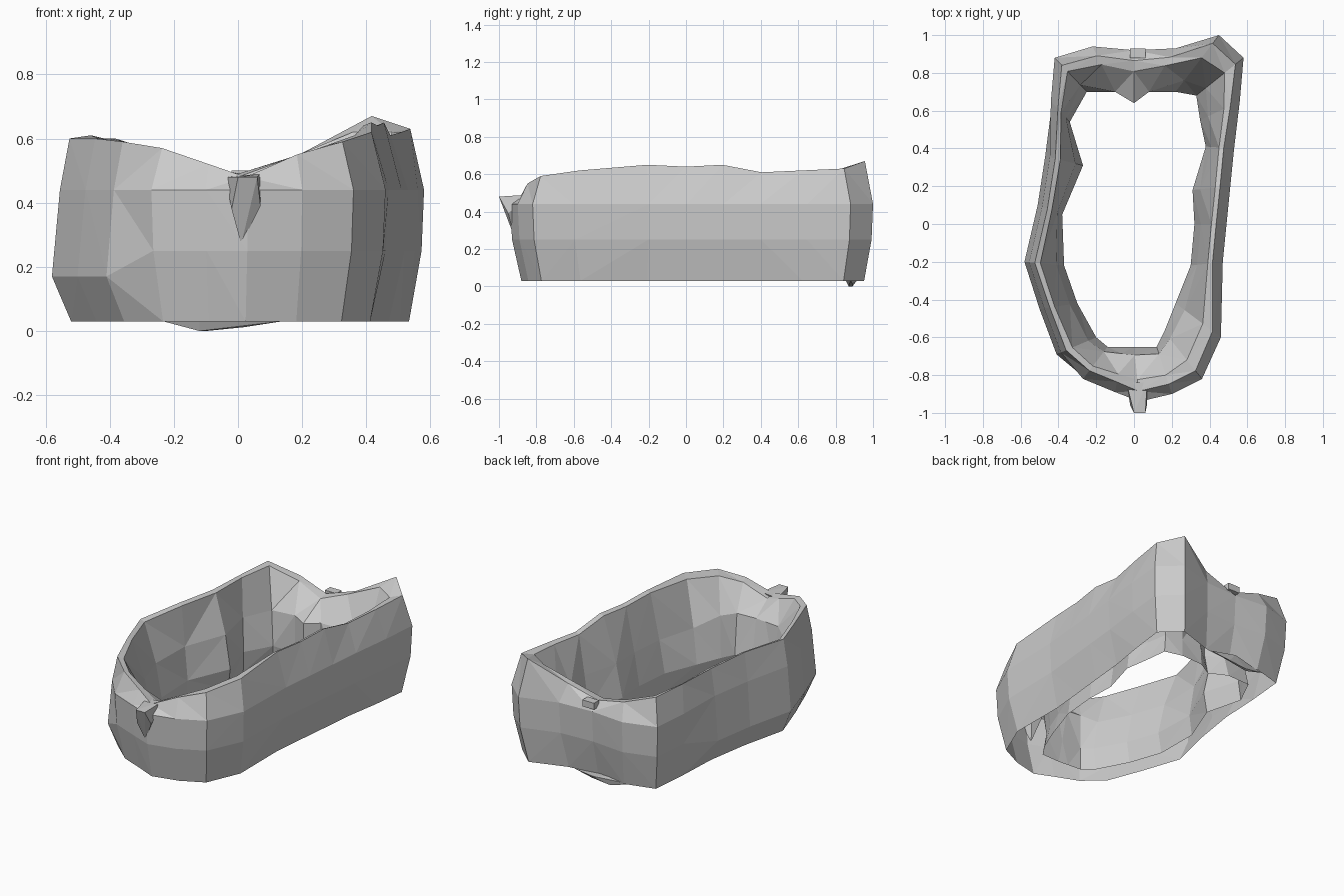
import bpy, bmesh
from mathutils import Vector

if "Cube" in bpy.data.objects:
    bpy.data.objects.remove(bpy.data.objects["Cube"])

# Stations around the band: outer x, outer y, inner x, inner y, rim height
STATIONS = [
    (.03, -.94, .0, -.65, .48), (.2, -.9, .12, -.65, .55),
    (.36, -.82, .16, -.57, .59), (.46, -.6, .22, -.42, .62),
    (.47, -.2, .3, -.22, .65), (.49, 0, .32, 0, .64),
    (.51, .2, .31, .18, .65), (.53, .4, .38, .41, .61),
    (.56, .65, .35, .55, .62), (.58, .88, .33, .68, .63),
    (.45, 1, .22, .7, .67), (.22, .93, .08, .7, .55),
    (0, .92, 0, .64, .49), (-.22, .94, -.1, .7, .54),
    (-.42, .88, -.25, .7, .6), (-.44, .65, -.34, .54, .6),
    (-.47, .36, -.27, .31, .6), (-.51, .1, -.38, .05, .61),
    (-.58, -.2, -.37, -.22, .6), (-.5, -.45, -.3, -.42, .6),
    (-.41, -.69, -.2, -.6, .59), (-.27, -.82, -.14, -.65, .57),
    (-.1, -.89, -.06, -.65, .52),
]
BASE = .03


def finish(name, bm):
    bmesh.ops.recalc_face_normals(bm, faces=bm.faces)
    mesh = bpy.data.meshes.new(name)
    bm.to_mesh(mesh)
    bm.free()
    ob = bpy.data.objects.new(name, mesh)
    bpy.context.collection.objects.link(ob)
    return ob


def hull(name, points):
    bm = bmesh.new()
    for p in points:
        bm.verts.new(p)
    bmesh.ops.convex_hull(bm, input=bm.verts)
    return finish(name, bm)


# Band: a bulging cross-section, open underneath, swept through the stations
bm = bmesh.new()
loops = []
for ox, oy, ix, iy, top in STATIONS:
    o, i = Vector((ox, oy)), Vector((ix, iy))
    span = (i - o).length
    left = ox < -.3 and oy < .5          # left side bulges lower down
    outer = [(0, .17), (.025 / span, .44)] if left else [(.01 / span, .25), (0, .44)]
    mid = (.8, .36)
    if oy > .9 and abs(ox) < .3:         # back centre has a shelf inside
        mid = (1, .39)
    elif oy < -.8:                       # front slopes gently inside
        mid = (.85, .4)
    drop = .05 if oy > .95 else .01      # raised tip at the back corner
    section = [(.06 / span, BASE), *outer,
               (.055 / span, top), (max(.4, .08 / span), top - drop),
               mid, (1, .16), (.9, BASE)]
    loops.append([bm.verts.new((*o.lerp(i, t), z)) for t, z in section])
for k, a in enumerate(loops):
    b = loops[(k + 1) % len(loops)]
    for j in range(len(a) - 1):
        bm.faces.new((a[j], b[j], b[j + 1], a[j + 1]))
bmesh.ops.triangulate(bm, faces=bm.faces)
finish("band", bm)

# Small beak on the front
hull("front_beak", [(0, -1, .48), (.06, -1, .48), (-.02, -.96, .38), (.07, -.95, .39),
                    (-.04, -.84, .48), (.07, -.84, .49), (.01, -.92, .27)])

# Knob on the back rim
hull("back_knob", [(x, y, z) for x in (-.02, .06) for y in (.88, .93) for z in (.46, .5)])

# Shallow bulge under the back
hull("back_foot", [(-.24, .87, .032), (.15, .88, .032), (-.12, .85, .04), (0, .92, .04),
                   (-.12, .87, 0), (-.1, .89, 0), (.02, .89, .012)])
